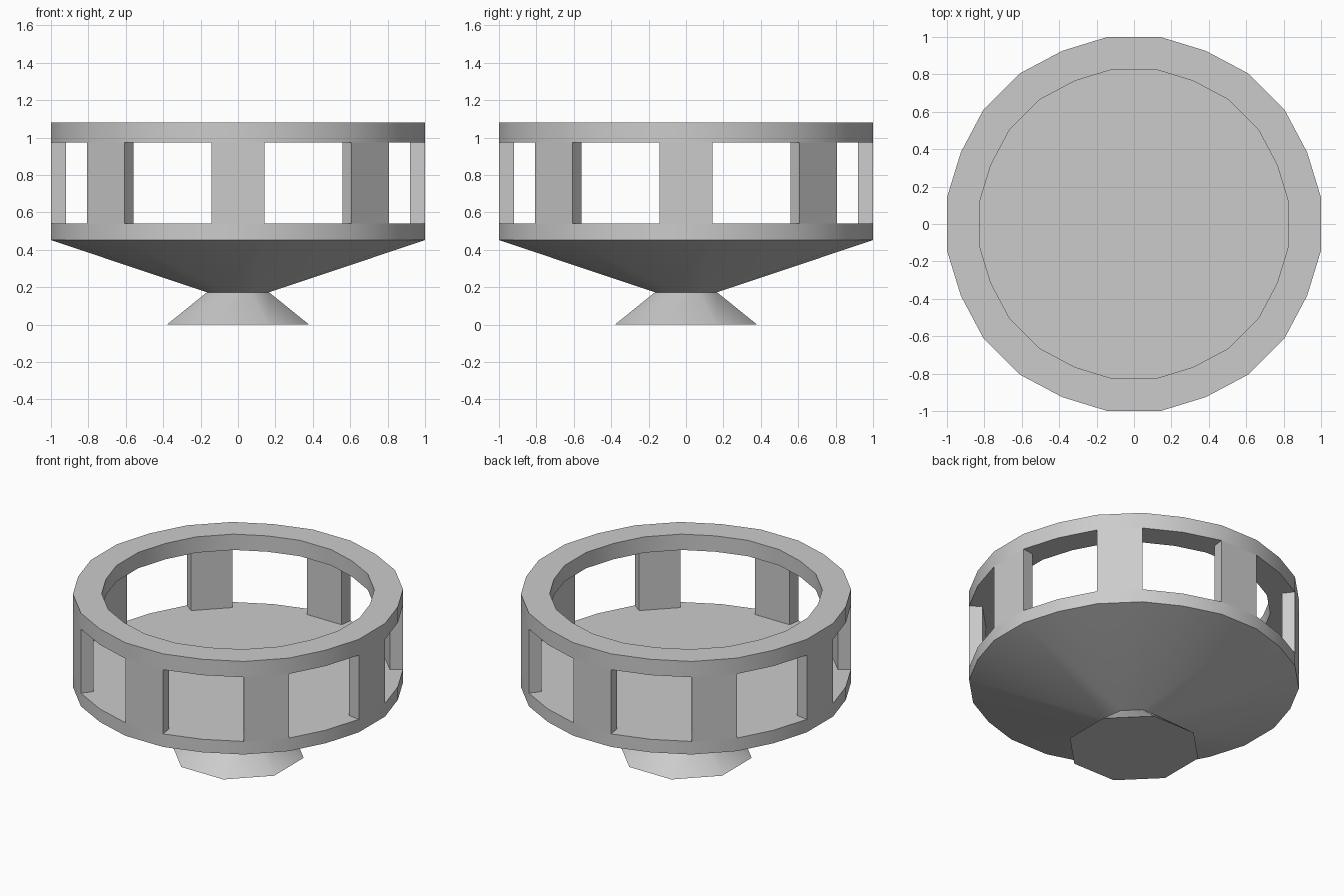
import bpy, bmesh, math
from mathutils import Matrix

if "Cube" in bpy.data.objects:
    bpy.data.objects.remove(bpy.data.objects["Cube"])

R_POST, HALF, R_MID, R_IN = 1.01, math.radians(8.0), 1.002, 0.826


def rim_loop(s, z):
    """24-sided outline: two corners per post plus one between posts."""
    pts = []
    for k in range(8):
        a = k * math.pi / 4
        for r, t in ((R_POST, a - HALF), (R_POST, a + HALF), (R_MID, a + math.pi / 8)):
            pts.append((s * r * math.cos(t), s * r * math.sin(t), z))
    return pts


def octagon(apothem, z):
    r = apothem / math.cos(math.pi / 8)
    return [(r * math.cos((k + .5) * math.pi / 4), r * math.sin((k + .5) * math.pi / 4), z)
            for k in range(8)]


def finish(name, bm):
    bmesh.ops.remove_doubles(bm, verts=bm.verts, dist=1e-4)
    bmesh.ops.recalc_face_normals(bm, faces=bm.faces)
    me = bpy.data.meshes.new(name)
    bm.to_mesh(me)
    bm.free()
    ob = bpy.data.objects.new(name, me)
    bpy.context.collection.objects.link(ob)
    bpy.ops.object.select_all(action='DESELECT')
    ob.select_set(True)
    bpy.context.view_layer.objects.active = ob
    bpy.ops.object.shade_smooth_by_angle(angle=math.radians(35))
    return ob


def loft(name, loops, closed=False, cap_first=False, cap_last=False):
    bm = bmesh.new()
    rows = [[bm.verts.new(p) for p in lp] for lp in loops]
    pairs = list(zip(rows, rows[1:])) + ([(rows[-1], rows[0])] if closed else [])
    for a, b in pairs:
        n = len(a)
        for i in range(n):
            j = (i + 1) % n
            bm.faces.new((a[i], a[j], b[j], b[i]))
    if cap_first:
        bm.faces.new(rows[0][::-1])
    if cap_last:
        bm.faces.new(rows[-1])
    return finish(name, bm)


# Foot: flared octagon, flowing into the dish
loft("foot", [octagon(0.38, 0), octagon(0.166, 0.173)], cap_first=True)

# Dish: octagonal neck fanning out to the 24-sided rim, with a flat floor
neck8 = octagon(0.166, 0.173)
neck = [p for k in range(8) for p in (neck8[k - 1], neck8[k], neck8[k])]
loft("dish", [neck, rim_loop(1, 0.452), rim_loop(1, 0.54)], cap_last=True)

# Top ring
loft("top_ring", [rim_loop(1, 0.973), rim_loop(1, 1.08),
                  rim_loop(R_IN, 1.08), rim_loop(R_IN, 0.973)], closed=True)

# Eight posts between floor and ring, with radial sides
for k in range(8):
    c, s = R_POST * math.cos(HALF), R_POST * math.sin(HALF)
    plan = [(c, -s), (c, s), (c * .92, s * .92), (c * .92, -s * .92)]
    post = loft(f"post_{k + 1}", [[(x, y, z) for x, y in plan] for z in (0.54, 0.973)])
    post.data.transform(Matrix.Rotation(k * math.pi / 4, 4, 'Z'))
